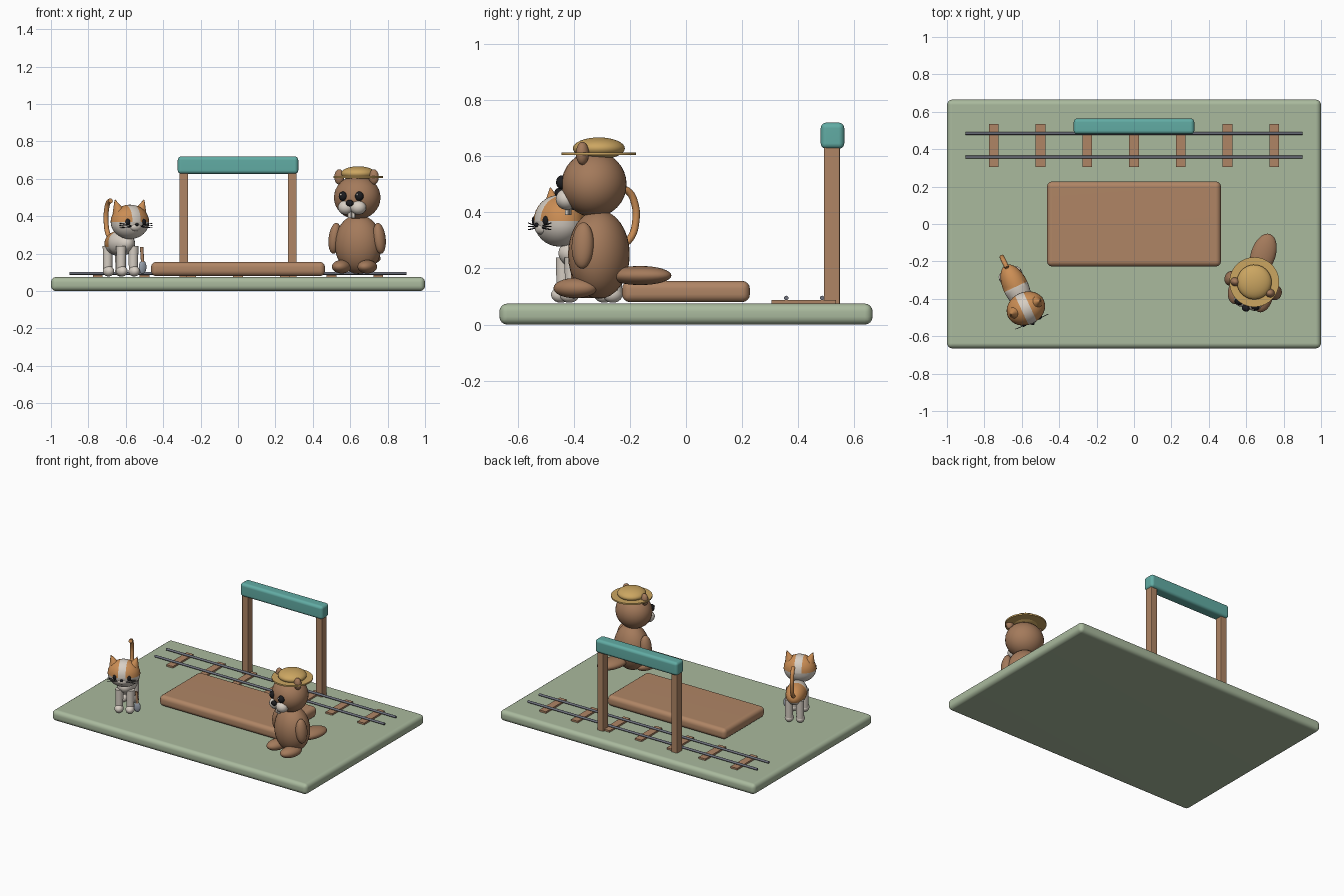
import bpy, bmesh, math
from mathutils import Matrix, Vector

cube = bpy.data.objects.get("Cube")
if cube:
    bpy.data.objects.remove(cube, do_unlink=True)


def colour(name, r, g, b):
    m = bpy.data.materials.new(name)
    m.use_nodes = True
    m.diffuse_color = (r, g, b, 1)
    m.node_tree.nodes["Principled BSDF"].inputs["Base Color"].default_value = (r, g, b, 1)
    return m


GRASS = colour("grass green", .40, .49, .34)
WOOD = colour("wood brown", .43, .235, .13)
TEAL = colour("teal", .12, .41, .37)
STEEL = colour("rail grey", .16, .17, .21)
FUR = colour("brown fur", .37, .195, .105)
STRAW = colour("straw", .60, .38, .12)
CREAM = colour("cream", .68, .62, .55)
BLACK = colour("black", .012, .012, .014)
GINGER = colour("ginger", .60, .27, .09)
METAL = colour("light metal", .32, .36, .42)

# Matrix that places the parts of the current group
group = Matrix.Identity(4)


def finish(name, bm, mats, smooth=True):
    mesh = bpy.data.meshes.new(name)
    bm.transform(group)
    bm.to_mesh(mesh)
    bm.free()
    for m in mats:
        mesh.materials.append(m)
    obj = bpy.data.objects.new(name, mesh)
    bpy.context.collection.objects.link(obj)
    if smooth:
        bpy.ops.object.select_all(action='DESELECT')
        obj.select_set(True)
        bpy.context.view_layer.objects.active = obj
        bpy.ops.object.shade_smooth_by_angle(angle=math.radians(40))
    return obj


def box(name, centre, size, mat, bevel=0):
    bm = bmesh.new()
    bmesh.ops.create_cube(bm, size=1, matrix=Matrix.LocRotScale(Vector(centre), None, Vector(size)))
    if bevel:
        bmesh.ops.bevel(bm, geom=bm.edges[:], offset=bevel, segments=4, profile=.5, affect='EDGES')
    obj = finish(name, bm, [mat], bevel > 0)
    if bevel:
        obj.modifiers.new("even shading", 'WEIGHTED_NORMAL')
    return obj


def ball(name, centre, radii, mat, tilt=(0, 0, 0), second=None, cuts=(), rule=None):
    """Ellipsoid; cuts and rule colour some faces with the second material."""
    bm = bmesh.new()
    bmesh.ops.create_uvsphere(bm, u_segments=32, v_segments=16, radius=1)
    for co, no in cuts:
        bmesh.ops.bisect_plane(bm, geom=bm.verts[:] + bm.edges[:] + bm.faces[:],
                               plane_co=co, plane_no=no)
    if rule:
        for f in bm.faces:
            f.material_index = int(rule(f.calc_center_median()))
    turn = Matrix.Rotation(tilt[1], 4, 'Y') @ Matrix.Rotation(tilt[0], 4, 'X')
    bm.transform(Matrix.Translation(centre) @ turn @ Matrix.Diagonal((*radii, 1)))
    return finish(name, bm, [mat] + ([second] if second else []))


def rod(name, start, end, r1, mat, r2=None, sides=16):
    start, end = Vector(start), Vector(end)
    axis = end - start
    bm = bmesh.new()
    bmesh.ops.create_cone(bm, cap_ends=True, segments=sides, radius1=r1,
                          radius2=r1 if r2 is None else r2, depth=axis.length)
    bm.transform(Matrix.Translation((start + end) / 2)
                 @ axis.to_track_quat('Z', 'Y').to_matrix().to_4x4())
    return finish(name, bm, [mat])


def place(x, y, degrees):
    return Matrix.Translation((x, y, 0)) @ Matrix.Rotation(math.radians(degrees), 4, 'Z')


SIDES = (("left", 1), ("right", -1))

# Ground and platform
box("ground", (0, 0, .0375), (2, 1.33, .075), GRASS, .028)
box("platform", (0, 0, .118), (.93, .455, .076), WOOD, .028)

# Railway track
for i in range(7):
    box(f"sleeper_{i + 1}", (-.75 + i * .25, .42, .08), (.052, .23, .014), WOOD)
for label, y in (("front", .357), ("back", .485)):
    rod(f"rail_{label}", (-.9, y, .095), (.9, y, .095), .008, STEEL)

# Sign frame
for label, s in SIDES:
    box(f"post_{label}", (s * .29, .52, .355), (.048, .056, .57), WOOD, .005)
box("sign_beam", (0, .522, .673), (.645, .084, .094), TEAL, .02)

# Beaver
group = place(.64, -.32, -18)
ball("beaver_body", (0, .01, .25), (.128, .108, .158), FUR)
ball("beaver_head", (0, -.008, .5), (.126, .115, .117), FUR)
ball("beaver_tail", (0, .165, .175), (.066, .115, .034), FUR)
for label, s in SIDES:
    ball(f"beaver_arm_{label}", (s * .125, -.01, .282), (.033, .04, .083), FUR, (0, -s * .12))
    ball(f"beaver_foot_{label}", (s * .072, -.055, .13), (.049, .08, .036), FUR)
    ball(f"beaver_ear_{label}", (s * .097, -.02, .61), (.027, .023, .041), FUR)
    ball(f"beaver_cheek_{label}", (s * .035, -.098, .447), (.043, .04, .038), CREAM)
    ball(f"beaver_eye_{label}", (s * .046, -.113, .507), (.023, .021, .025), BLACK)
    ball(f"beaver_eye_glint_{label}", (s * .046 - .006, -.131, .515), (.006, .005, .006), CREAM)
    box(f"beaver_tooth_{label}", (s * .011, -.105, .407), (.019, .014, .034), CREAM, .003)
ball("beaver_nose", (0, -.138, .47), (.021, .017, .017), BLACK)

# Straw hat
rod("hat_brim", (0, .01, .604), (0, .01, .614), .133, STRAW, sides=48)
ball("hat_crown", (0, .01, .628), (.093, .093, .039), STRAW)

# Cat
group = place(-.63, -.34, 25)
ball("cat_body", (0, .005, .255), (.068, .128, .068), CREAM, second=GINGER,
     cuts=(((0, 0, 0), (0, 1, 0)), ((0, 0, -.3), (0, 0, 1))),
     rule=lambda c: c.y > 0 and c.z > -.3)
ball("cat_head", (0, -.123, .37), (.106, .088, .092), CREAM, second=GINGER,
     cuts=(((0, 0, 0), (0, 0, 1)), ((.23, 0, 0), (1, 0, 0)), ((-.23, 0, 0), (1, 0, 0))),
     rule=lambda c: c.z > 0 and abs(c.x) > .23)
for label, s in SIDES:
    for part, y in (("front", -.09), ("rear", .08)):
        rod(f"cat_{part}_leg_{label}", (s * .036, y, .1), (s * .036, y, .24), .024, CREAM, .027)
        ball(f"cat_{part}_paw_{label}", (s * .036, y - .01, .106), (.029, .036, .028), CREAM)
    rod(f"cat_ear_{label}", (s * .064, -.118, .425), (s * .086, -.118, .488), .034, GINGER, .002)
    ball(f"cat_eye_{label}", (s * .046, -.198, .37), (.014, .01, .017), BLACK)
    for i, rise in enumerate((-.012, 0, .012)):
        rod(f"cat_whisker_{label}_{i + 1}", (s * .028, -.203, .348 + rise / 3),
            (s * .096, -.2, .35 + rise), .002, BLACK, sides=6)
ball("cat_muzzle", (0, -.195, .343), (.034, .018, .022), CREAM)
ball("cat_nose", (0, -.212, .355), (.01, .008, .008), BLACK)

# Cat tail
curve = bpy.data.curves.new("cat_tail", 'CURVE')
curve.dimensions = '3D'
curve.bevel_depth = .013
curve.bevel_resolution = 4
curve.use_fill_caps = True
curve.materials.append(GINGER)
path = [(.105, .27), (.158, .31), (.178, .37), (.174, .43), (.148, .475), (.12, .483)]
spline = curve.splines.new('BEZIER')
spline.bezier_points.add(len(path) - 1)
for p, (y, z) in zip(spline.bezier_points, path):
    p.co = group @ Vector((0, y, z))
    p.handle_left_type = p.handle_right_type = 'AUTO'
bpy.context.collection.objects.link(bpy.data.objects.new("cat_tail", curve))

# Small trowel beside the cat
group = place(-.51, -.4, 25)
ball("trowel_blade", (0, 0, .128), (.022, .012, .036), METAL)
rod("trowel_handle", (0, 0, .155), (-.006, 0, .236), .009, WOOD)
